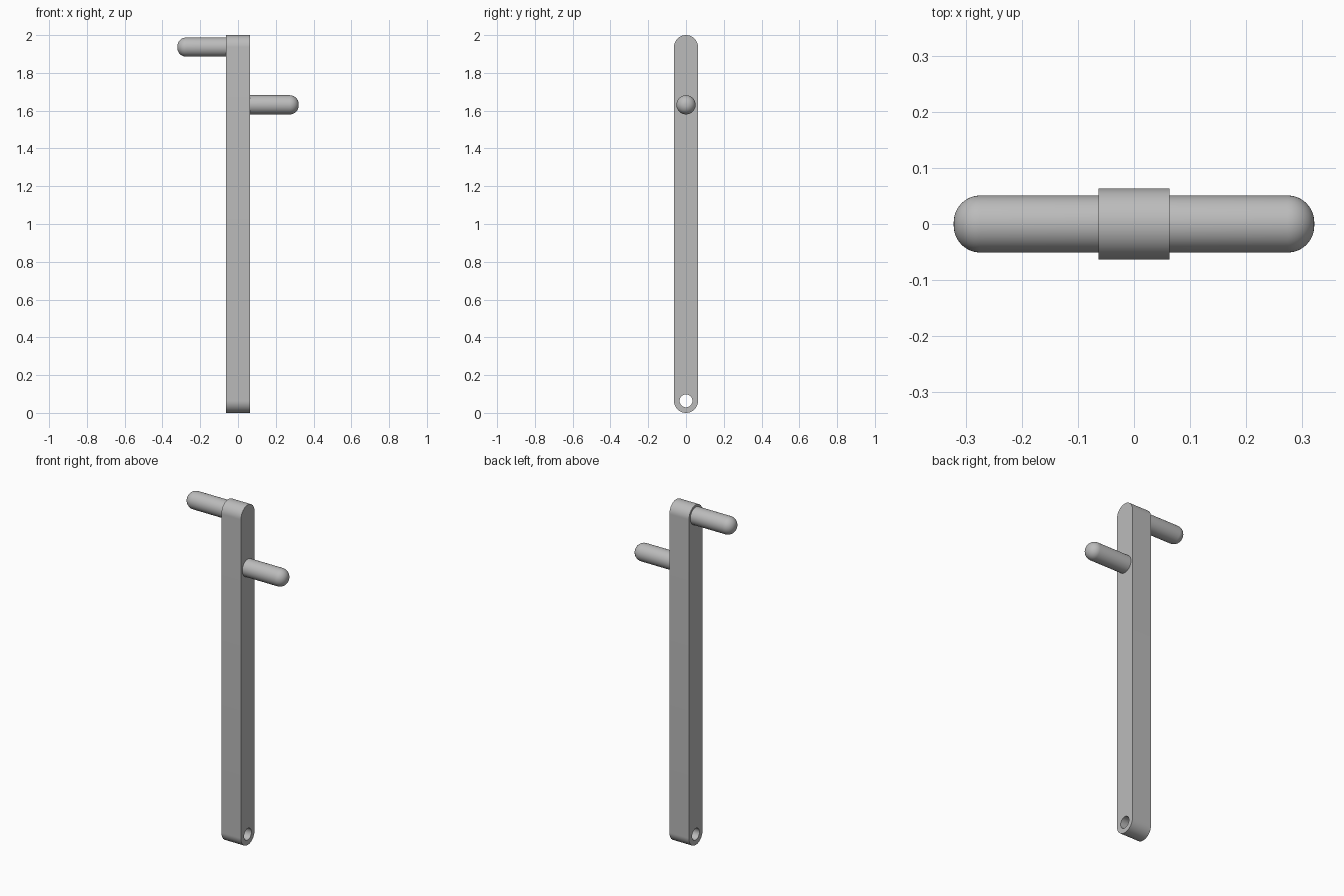
import bpy, bmesh, math

if "Cube" in bpy.data.objects:
    bpy.data.objects.remove(bpy.data.objects["Cube"])

HALF = 0.0635        # half thickness of the bar
PEG_R = 0.0508
TIP_R = 0.0475       # rounding of the peg ends
PEG_END = 0.3213

grey = bpy.data.materials.new("plain grey")
grey.diffuse_color = (0.5, 0.5, 0.5, 1)
grey.use_nodes = True
grey.node_tree.nodes["Principled BSDF"].inputs["Base Color"].default_value = grey.diffuse_color


def make_object(name, bm):
    bmesh.ops.recalc_face_normals(bm, faces=bm.faces)
    mesh = bpy.data.meshes.new(name)
    bm.to_mesh(mesh)
    bm.free()
    mesh.materials.append(grey)
    obj = bpy.data.objects.new(name, mesh)
    bpy.context.collection.objects.link(obj)
    return obj


def smooth(obj):
    bpy.ops.object.select_all(action='DESELECT')
    obj.select_set(True)
    bpy.context.view_layer.objects.active = obj
    bpy.ops.object.shade_smooth_by_angle(angle=math.radians(30))


def prism(name, outline, half_length):
    """Extrude a (y, z) outline along x."""
    bm = bmesh.new()
    face = bm.faces.new([bm.verts.new((-half_length, y, z)) for y, z in outline])
    ext = bmesh.ops.extrude_face_region(bm, geom=[face])
    moved = [v for v in ext["geom"] if isinstance(v, bmesh.types.BMVert)]
    bmesh.ops.translate(bm, verts=moved, vec=(2 * half_length, 0, 0))
    return make_object(name, bm)


def arc(cz, radius, start, sweep, steps):
    angles = [start + sweep * i / steps for i in range(steps + 1)]
    return [(radius * math.cos(a), cz + radius * math.sin(a)) for a in angles]


# Bar with fully rounded top and bottom
bar = prism("bar", arc(2 - HALF, HALF, 0, math.pi, 32)
            + arc(HALF, HALF, math.pi, math.pi, 32), HALF)

# Pivot hole through the lower end
cutter = prism("hole_cutter", arc(HALF, 0.034, 0, 2 * math.pi, 48)[:-1], 0.2)
cutter.hide_render = True
cut = bar.modifiers.new("pivot hole", 'BOOLEAN')
cut.operation = 'DIFFERENCE'
cut.solver = 'EXACT'
cut.object = cutter
bpy.context.view_layer.objects.active = bar
bpy.ops.object.modifier_apply(modifier=cut.name)
bpy.data.objects.remove(cutter)
smooth(bar)


def peg(name, side, z):
    """Round-ended peg, a half profile spun about the x axis."""
    profile = [(HALF, 0), (HALF, PEG_R)]
    for i in range(13):
        a = math.pi / 2 * (1 - i / 12)
        profile.append((PEG_END - TIP_R + TIP_R * math.cos(a),
                        PEG_R - TIP_R + TIP_R * math.sin(a)))
    profile.append((PEG_END, 0))
    bm = bmesh.new()
    verts = [bm.verts.new((side * x, 0, z + r)) for x, r in profile]
    edges = [bm.edges.new(pair) for pair in zip(verts, verts[1:])]
    bmesh.ops.spin(bm, geom=verts + edges, cent=(0, 0, z), axis=(1, 0, 0),
                   angle=2 * math.pi, steps=48, use_duplicate=False)
    bmesh.ops.remove_doubles(bm, verts=bm.verts, dist=1e-5)
    smooth(make_object(name, bm))


# Pegs on opposite sides
peg("upper_peg", -1, 2 - HALF)
peg("lower_peg", 1, 1.631)
